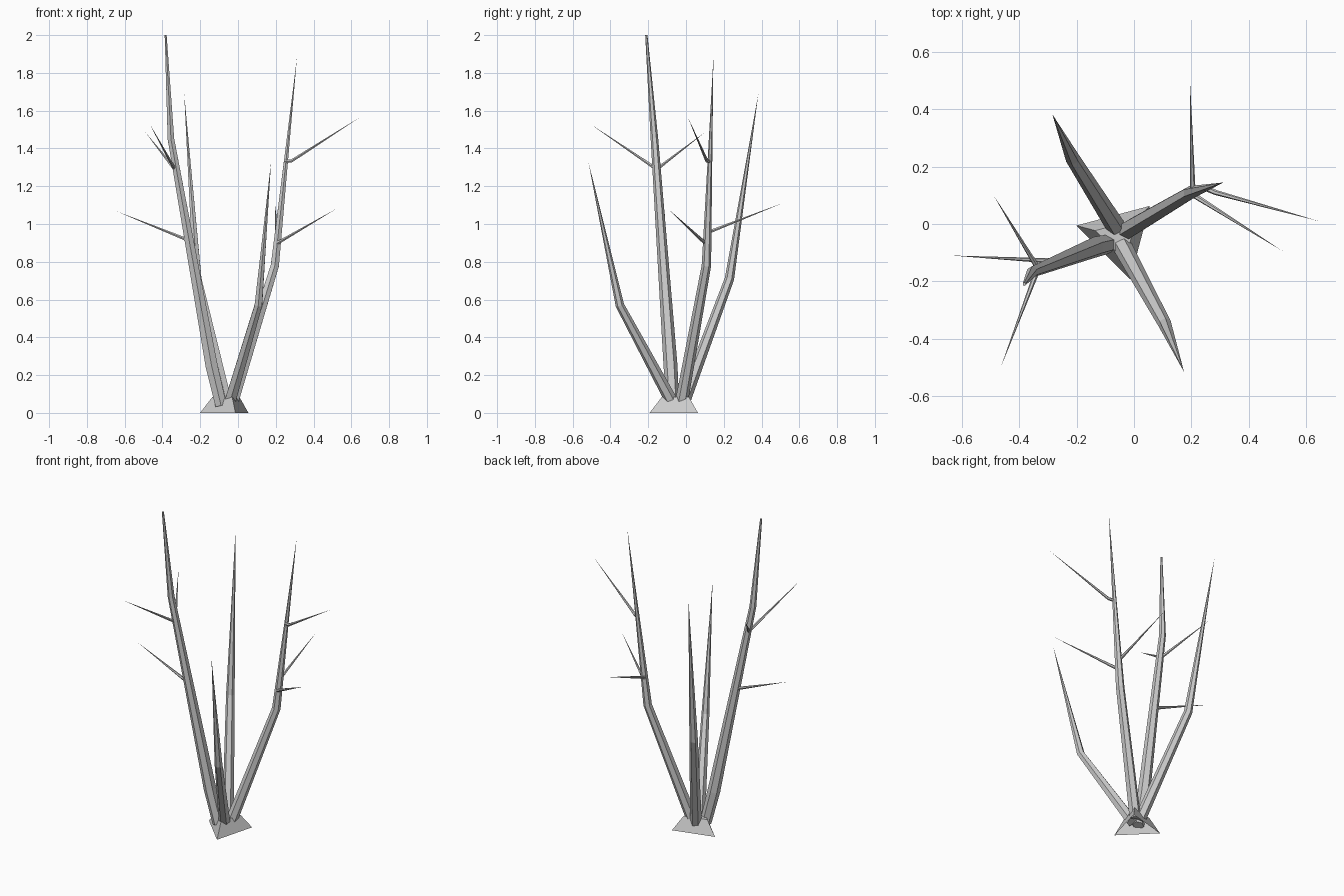
import bpy, bmesh, math
from mathutils import Vector

if "Cube" in bpy.data.objects:
    bpy.data.objects.remove(bpy.data.objects["Cube"])


def tube(name, pts, sides=6):
    """Tapered faceted tube through points (x, y, z, radius); radius 0 ends in a point."""
    bm = bmesh.new()
    P = [Vector(p[:3]) for p in pts]
    rings = []
    for i, p in enumerate(P):
        r = pts[i][3]
        if r == 0:
            rings.append([bm.verts.new(p)] * sides)
            continue
        d = Vector()
        if i > 0:
            d += (p - P[i - 1]).normalized()
        if i < len(P) - 1:
            d += (P[i + 1] - p).normalized()
        d.normalize()
        ref = Vector((0, 1, 0)) if abs(d.y) < 0.8 else Vector((1, 0, 0))
        u = (ref - d * ref.dot(d)).normalized()
        v = d.cross(u)
        rings.append([bm.verts.new(p + r * (u * math.cos(a) + v * math.sin(a)))
                      for a in (2 * math.pi * k / sides for k in range(sides))])
    for a, b in zip(rings, rings[1:]):
        for k in range(sides):
            n = (k + 1) % sides
            if b[0] is b[1]:
                bm.faces.new((a[k], a[n], b[0]))
            else:
                bm.faces.new((a[k], a[n], b[n], b[k]))
    bm.faces.new(rings[0][::-1])
    if rings[-1][0] is not rings[-1][1]:
        bm.faces.new(rings[-1])
    bmesh.ops.recalc_face_normals(bm, faces=bm.faces)
    me = bpy.data.meshes.new(name)
    bm.to_mesh(me)
    bm.free()
    ob = bpy.data.objects.new(name, me)
    bpy.context.collection.objects.link(ob)
    return ob


# Root: three-sided frustum, open underneath
bm = bmesh.new()
rows = []
for r, z in ((0.153, 0), (0.085, 0.085)):
    rows.append([bm.verts.new((-0.053 + r * math.cos(a), -0.045 + r * math.sin(a), z))
                 for a in (math.radians(45 + 120 * k) for k in range(3))])
for k in range(3):
    n = (k + 1) % 3
    bm.faces.new((rows[0][k], rows[0][n], rows[1][n], rows[1][k]))
bm.faces.new(rows[1])
me = bpy.data.meshes.new("root_base")
bm.to_mesh(me)
bm.free()
bpy.context.collection.objects.link(bpy.data.objects.new("root_base", me))

# Main stems
tube("stem_left", [(-0.09, -0.07, 0.04, 0.034), (-0.14, -0.082, 0.25, 0.037),
                   (-0.355, -0.167, 1.45, 0.02), (-0.383, -0.21, 2.0, 0.006)])
tube("stem_right", [(-0.03, -0.025, 0.05, 0.034), (0.195, 0.108, 0.78, 0.025),
                    (0.312, 0.145, 1.88, 0)])
tube("stem_back", [(-0.06, -0.015, 0.05, 0.034), (-0.215, 0.23, 0.71, 0.025),
                   (-0.285, 0.383, 1.69, 0)])
tube("stem_front", [(-0.045, -0.07, 0.05, 0.034), (0.108, -0.35, 0.57, 0.023),
                    (0.175, -0.517, 1.33, 0)])

# Thin side twigs
twigs = [((-0.265, -0.13, 0.915), (-0.637, -0.11, 1.065)),
         ((-0.335, -0.155, 1.29), (-0.49, 0.1, 1.485)),
         ((-0.335, -0.155, 1.29), (-0.465, -0.5, 1.525)),
         ((0.21, 0.10, 0.9), (0.52, -0.095, 1.08)),
         ((0.205, 0.115, 0.955), (0.195, 0.51, 1.11))]
for i, (a, b) in enumerate(twigs):
    tube(f"twig_{i + 1}", [(*a, 0.010), (*b, 0)])
tube("twig_6", [(0.25, 0.125, 1.33), (0.285, 0.11, 1.335), (0.645, 0.01, 1.565)] and
     [(0.25, 0.125, 1.33, 0.010), (0.285, 0.11, 1.335, 0.009), (0.645, 0.01, 1.565, 0)])
